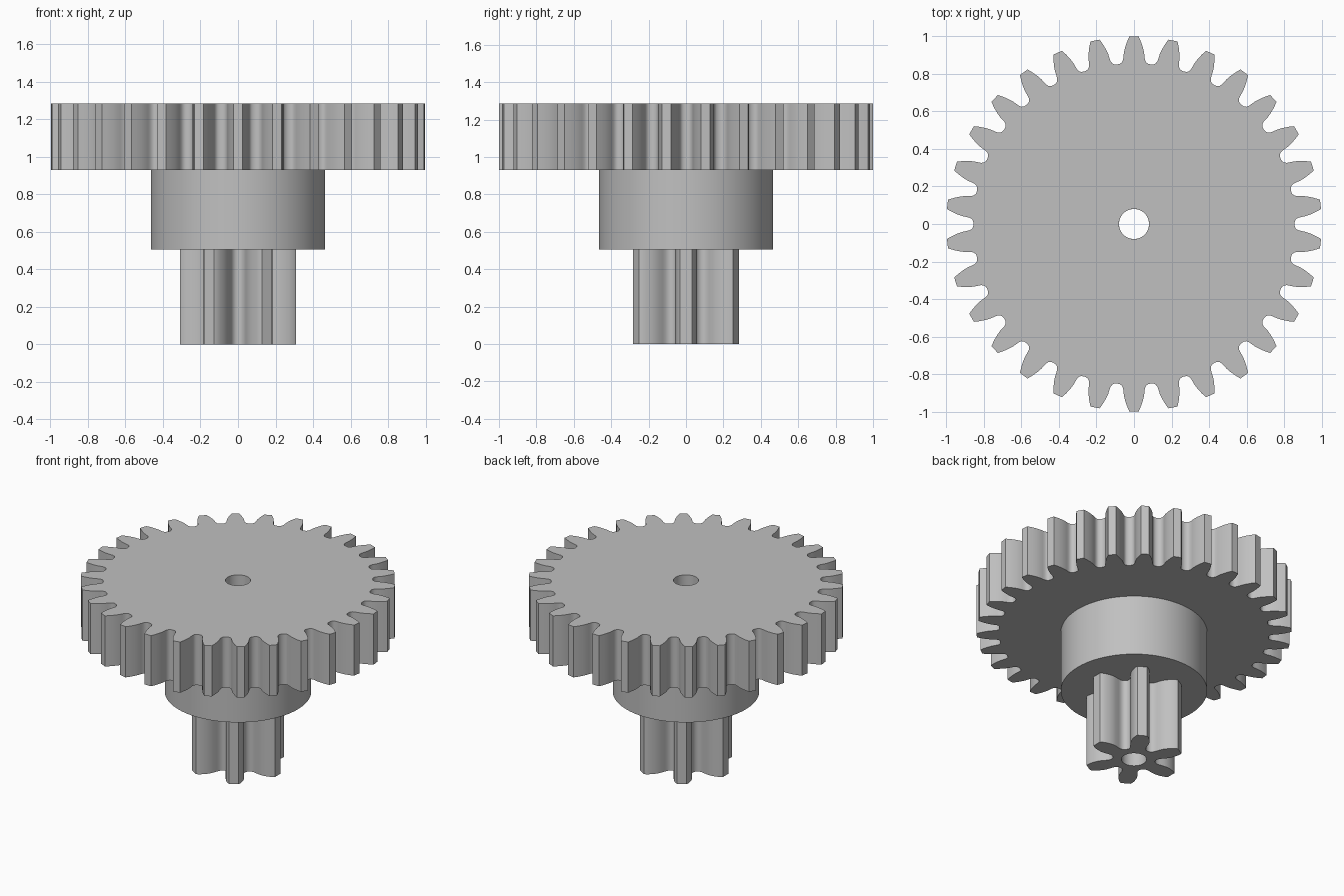
import bpy
import bmesh
from math import radians, pi, tau, asin, sin, cos

cube = bpy.data.objects.get("Cube")
if cube:
    bpy.data.objects.remove(cube, do_unlink=True)

grey = bpy.data.materials.new("light grey plastic")
grey.use_nodes = True
colour = (0.53, 0.53, 0.53, 1)
grey.diffuse_color = colour
grey.node_tree.nodes["Principled BSDF"].inputs["Base Color"].default_value = colour

BORE = 0.08


def gear_outline(teeth, start, flank, root):
    """Polar outline; flank lists (radius, half width) from root to tip."""
    half = [(r, asin(w / r)) for r, w in flank]
    outline = []
    for i in range(teeth):
        centre = start + tau * i / teeth
        outline.append((root, centre - pi / teeth))
        outline += [(r, centre - a) for r, a in half]
        outline += [(r, centre + a) for r, a in reversed(half)]
    return outline


def extrude_ring(name, outline, bottom, top):
    """Solid with the given outline and a round bore through the middle."""
    bm = bmesh.new()
    loops = []
    for z in (bottom, top):
        outer = [bm.verts.new((r * cos(a), r * sin(a), z)) for r, a in outline]
        inner = [bm.verts.new((BORE * cos(a), BORE * sin(a), z)) for r, a in outline]
        loops.append((outer, inner))
    (ob, ib), (ot, it) = loops
    for i in range(len(outline)):
        j = (i + 1) % len(outline)
        bm.faces.new((ob[i], ob[j], ot[j], ot[i]))
        bm.faces.new((ib[j], ib[i], it[i], it[j]))
        bm.faces.new((ot[i], ot[j], it[j], it[i]))
        bm.faces.new((ob[j], ob[i], ib[i], ib[j]))
    mesh = bpy.data.meshes.new(name)
    bm.to_mesh(mesh)
    bm.free()
    mesh.materials.append(grey)
    obj = bpy.data.objects.new(name, mesh)
    bpy.context.collection.objects.link(obj)
    bpy.ops.object.select_all(action="DESELECT")
    obj.select_set(True)
    bpy.context.view_layer.objects.active = obj
    bpy.ops.object.shade_smooth_by_angle(angle=radians(30))
    return obj


# Large gear wheel
wheel_flank = [(0.858, 0.073), (0.865, 0.064), (0.878, 0.058), (0.895, 0.056),
               (0.915, 0.054), (0.94, 0.048), (0.97, 0.038), (1.0, 0.025)]
extrude_ring("gear_wheel", gear_outline(30, pi / 2, wheel_flank, 0.855), 0.93, 1.285)

# Plain round hub
extrude_ring("hub", [(0.465, tau * i / 96) for i in range(96)], 0.505, 0.93)

# Small pinion
pinion_flank = [(0.139, 0.057), (0.148, 0.051), (0.162, 0.049), (0.18, 0.052),
                (0.205, 0.057), (0.23, 0.059), (0.255, 0.056), (0.28, 0.049),
                (0.3, 0.04), (0.31, 0.031)]
extrude_ring("pinion", gear_outline(6, 0, pinion_flank, 0.136), 0, 0.505)
